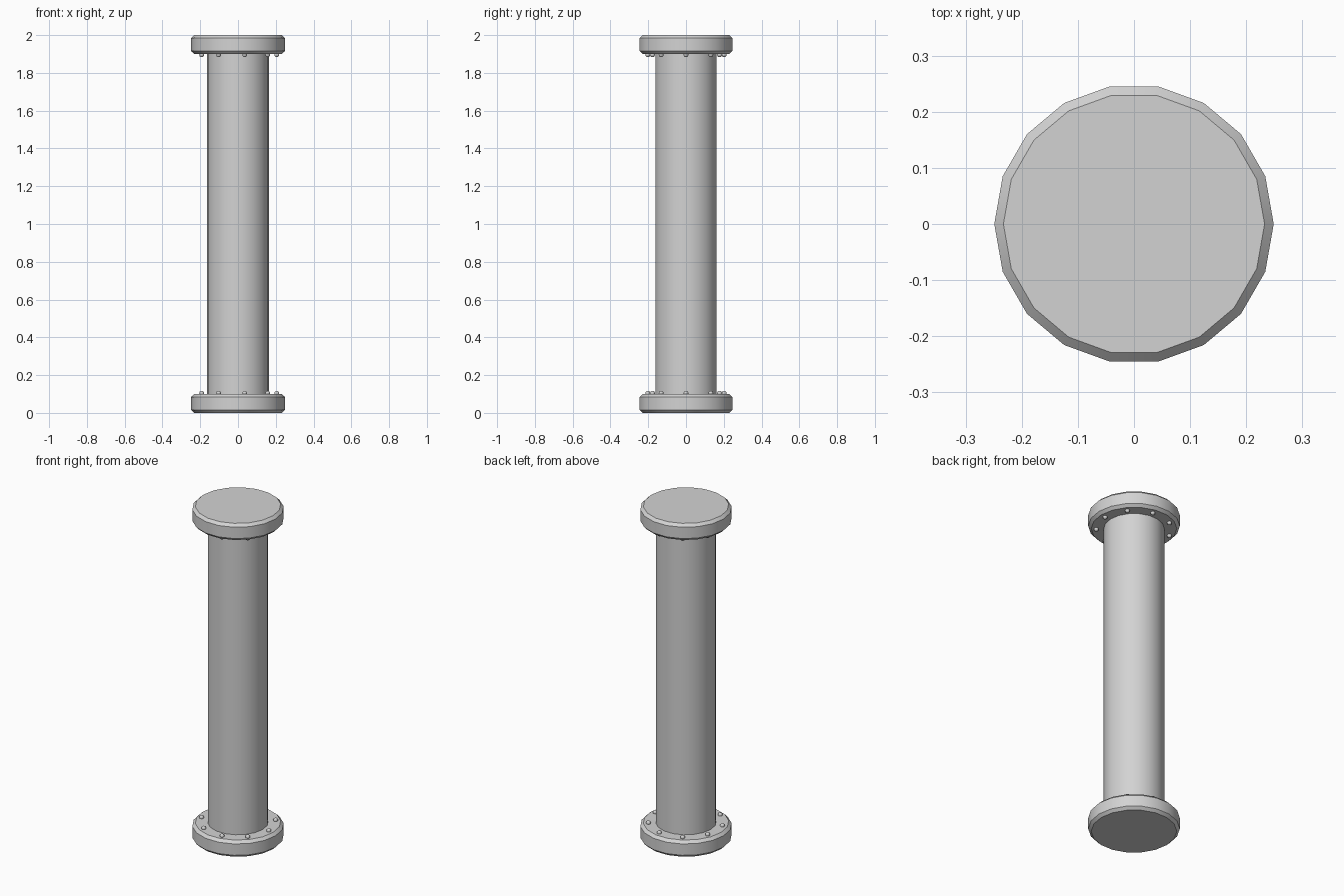
import bpy
import math

SIDES = 18
HEIGHT = 2.0
FLANGE_R, FLANGE_H, BEVEL = 0.249, 0.1, 0.016
PIPE_R = 0.165
BOLT_RING, BOLT_R, BOLTS = 0.205, 0.013, 9

cube = bpy.data.objects.get("Cube")
if cube:
    bpy.data.objects.remove(cube, do_unlink=True)

grey = bpy.data.materials.new("light grey")
grey.use_nodes = True
colour = (0.65, 0.65, 0.65, 1)
grey.diffuse_color = colour
grey.node_tree.nodes["Principled BSDF"].inputs["Base Color"].default_value = colour


def finish(name):
    ob = bpy.context.object
    ob.name = name
    ob.data.materials.append(grey)
    bpy.ops.object.shade_smooth_by_angle(angle=math.radians(30))
    return ob


def cylinder(name, radius, depth, z):
    # Starts with a corner on the x axis
    bpy.ops.mesh.primitive_cylinder_add(
        vertices=SIDES, radius=radius, depth=depth, location=(0, 0, z),
        rotation=(0, 0, math.pi / 2))
    bpy.ops.object.transform_apply(location=False, rotation=True, scale=False)
    return finish(name)


# Pipe between the flanges
cylinder("pipe", PIPE_R, HEIGHT - FLANGE_H, HEIGHT / 2)

for end, z, inner in (("bottom", FLANGE_H / 2, FLANGE_H),
                      ("top", HEIGHT - FLANGE_H / 2, HEIGHT - FLANGE_H)):
    # Chamfered flange
    flange = cylinder(end + "_flange", FLANGE_R, FLANGE_H, z)
    bevel = flange.modifiers.new("chamfer", "BEVEL")
    bevel.width = BEVEL
    bevel.segments = 1
    bevel.limit_method = "ANGLE"
    bevel.angle_limit = math.radians(40)
    # Ring of round bolt heads on the inner face
    for i in range(BOLTS):
        a = math.tau * i / BOLTS
        bpy.ops.mesh.primitive_uv_sphere_add(
            segments=12, ring_count=8, radius=BOLT_R,
            location=(BOLT_RING * math.cos(a), BOLT_RING * math.sin(a),
                      inner + (0.004 if end == "bottom" else -0.004)))
        finish(f"{end}_bolt_{i + 1}")
